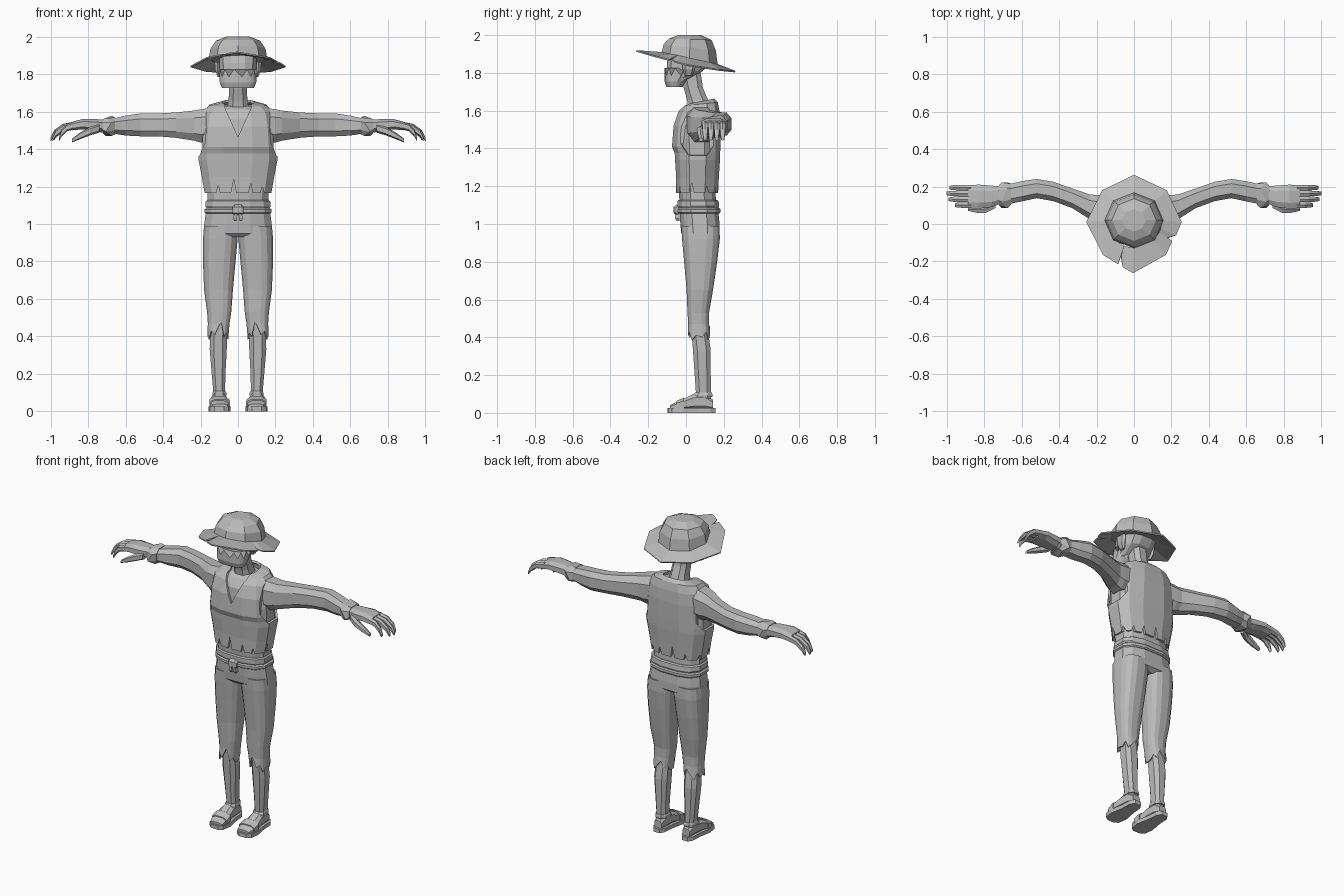
import bpy, bmesh, math
from mathutils import Vector

grey = bpy.data.materials.new("plain_grey")
grey.diffuse_color = (0.5, 0.5, 0.5, 1)


def loft(name, rings, caps=True, mirror=False, thick=0):
    """Skin a list of equal-length point rings into one faceted object."""
    bm = bmesh.new()
    vs = [[bm.verts.new(p) for p in r] for r in rings]
    n = len(rings[0])
    for a, b in zip(vs, vs[1:]):
        for i in range(n):
            j = (i + 1) % n
            bm.faces.new((a[i], a[j], b[j], b[i]))
    if caps:
        bm.faces.new(vs[0])
        bm.faces.new(vs[-1])
    bmesh.ops.recalc_face_normals(bm, faces=bm.faces)
    me = bpy.data.meshes.new(name)
    bm.to_mesh(me)
    bm.free()
    me.materials.append(grey)
    ob = bpy.data.objects.new(name, me)
    bpy.context.collection.objects.link(ob)
    if thick:
        m = ob.modifiers.new("thickness", 'SOLIDIFY')
        m.thickness, m.offset = thick, -1
    if mirror:
        ob.modifiers.new("mirror", 'MIRROR')
    return ob


def oval(a0, a1, b0, b1, n=8, p=0.75, half=0.5):
    """Rounded-box outline filling the given ranges."""
    k = math.cos(math.pi / n) ** p if half else 1
    pts = []
    for i in range(n):
        t = 2 * math.pi * (i + half) / n
        c, s = math.cos(t), math.sin(t)
        u = math.copysign(abs(c) ** p, c) / k
        v = math.copysign(abs(s) ** p, s) / k
        pts.append(((a0 + a1) / 2 + u * (a1 - a0) / 2, (b0 + b1) / 2 + v * (b1 - b0) / 2))
    return pts


def level(z, x0, x1, y0, y1, n=8, tilt=0, **kw):
    return [Vector((x, y, z + tilt * (y - (y0 + y1) / 2))) for x, y in oval(x0, x1, y0, y1, n, **kw)]


def trunk(z, rx, y0, y1, n=12, **kw):
    return level(z, -rx, rx, y0, y1, n, **kw)


def across(x, y0, y1, z0, z1, n=8):
    return [Vector((x, y, z)) for y, z in oval(y0, y1, z0, z1, n)]


def along(y, x0, x1, z0, z1, n=8):
    return [Vector((x, y, z)) for x, z in oval(x0, x1, z0, z1, n)]


# Hat crown and notched, tilted brim
loft("hat_crown", [
    trunk(1.875, .157, -.13, .168, 8, tilt=-.21, p=1, half=0),
    trunk(1.935, .147, -.118, .158, 8, tilt=-.12, p=1, half=0),
    trunk(1.978, .118, -.09, .135, 8, tilt=-.03, p=1, half=0),
    trunk(2.0, .062, -.04, .08, 8, p=1, half=0)])
edge = [(.255, .01), (.175, .18), (0, .262), (-.17, .18), (-.255, .01), (-.165, -.165),
        (-.085, -.215), (-.068, -.17), (-.06, -.23), (-.005, -.262), (.17, -.165),
        (.205, -.09), (.172, -.075), (.225, -.06)]
outer = [Vector((x, y, 1.865 - .21 * y - .3 * x * x)) for x, y in edge]
inner = []
for x, y in edge:
    d = Vector((x, y - .01)).normalized()
    inner.append(Vector((d.x * .15, .018 + d.y * .143, 1.88 - .21 * d.y * .143)))
loft("hat_brim", [inner, outer], caps=False, thick=.008)

# Head, ragged beard, ears and neck
loft("head", [trunk(1.735, .075, -.098, -.03), trunk(1.765, .09, -.106, .01),
              trunk(1.81, .097, -.103, .09), trunk(1.86, .1, -.1, .13),
              trunk(1.90, .1, -.09, .14)])
top = trunk(1.785, .1, -.114, .03, 24)
for i, v in enumerate(top):
    v.z += .04 if i % 2 else 0
loft("beard", [trunk(1.725, .085, -.104, -.02, 24), trunk(1.755, .097, -.114, .0, 24), top])
loft("ear", [level(1.785, .092, .108, -.005, .03, 6), level(1.82, .095, .122, -.015, .045, 6),
             level(1.865, .095, .125, -.015, .05, 6)], mirror=True)
loft("neck", [trunk(1.60, .062, .015, .135, 8), trunk(1.66, .05, .005, .115, 8),
              trunk(1.72, .048, -.012, .09, 8), trunk(1.82, .048, -.03, .075, 8)])

# Torso under the vest
loft("torso", [trunk(1.06, .162, -.03, .162), trunk(1.17, .163, -.038, .156),
               trunk(1.33, .19, -.042, .163), trunk(1.45, .19, -.052, .165),
               trunk(1.56, .178, -.042, .163), trunk(1.61, .14, -.01, .155),
               trunk(1.63, .07, .02, .14)])

# Vest shell, with neckline, armholes and torn hem cut out
vest = loft("vest", [
    trunk(1.165, .178, -.052, .17), trunk(1.25, .193, -.052, .174),
    trunk(1.34, .21, -.058, .18), trunk(1.375, .21, -.06, .181),
    trunk(1.41, .208, -.074, .182), trunk(1.52, .2, -.066, .183),
    trunk(1.595, .185, -.04, .178), trunk(1.635, .15, -.012, .168, tilt=.1),
    trunk(1.65, .085, .01, .15, tilt=.2)], caps=False, thick=.014)


def prism(name, pts, y0, y1):
    return loft(name, [[Vector((x, y, z)) for x, z in pts] for y in (y0, y1)])


cutters = [prism("neckline_cutter", [(-.075, 1.72), (-.07, 1.62), (0, 1.465), (.07, 1.62), (.075, 1.72)], -.2, .05)]
for s in (-1, 1):
    cutters.append(loft("armhole_cutter", [across(s * .172, -.028, .155, 1.37, 1.61),
                                           across(s * .4, -.06, .18, 1.32, 1.66)]))
for x, h in ((-.105, 1.205), (-.022, 1.24), (.068, 1.215), (.13, 1.2)):
    cutters.append(prism("hem_cutter", [(x - .02, 1.14), (x, h), (x + .016, 1.14)], -.3, .3))
for y, h in ((.03, 1.22), (.11, 1.2)):
    cutters.append(loft("hem_cutter", [[Vector((x, a, b)) for a, b in
                   ((y - .018, 1.14), (y, h), (y + .018, 1.14))] for x in (-.35, .35)]))
for c in cutters:
    c.hide_render = True
    c.hide_set(True)
    m = vest.modifiers.new("cut", 'BOOLEAN')
    m.operation, m.object = 'DIFFERENCE', c

# Sash, rope belt and knot
loft("sash", [trunk(1.085, .168, -.04, .172), trunk(1.095, .174, -.045, .176),
              trunk(1.122, .172, -.045, .172), trunk(1.128, .164, -.038, .164)])
loft("rope_belt", [trunk(1.055, .17, -.036, .176), trunk(1.062, .179, -.046, .182),
                   trunk(1.078, .179, -.046, .182), trunk(1.085, .17, -.036, .176)])
loft("knot", [across(-.03, -.058, -.03, 1.055, 1.09, 6), across(-.018, -.066, -.03, 1.05, 1.1, 6),
              across(.018, -.066, -.03, 1.05, 1.1, 6), across(.03, -.058, -.03, 1.055, 1.09, 6)])
loft("knot_tail", [level(1.06, .002, .018, -.06, -.036, 4), level(1.03, .006, .026, -.058, -.034, 4),
                   level(1.015, .008, .02, -.05, -.034, 4)], mirror=True)

# Trousers: hips and two legs with torn hems
loft("trouser_hips", [trunk(1.075, .17, -.034, .17), trunk(1.0, .18, -.03, .178),
                      trunk(.95, .183, -.025, .178), trunk(.93, .14, -.005, .15)])
hem = level(.40, .052, .163, .01, .128, 16)
for i, v in enumerate(hem):
    v.z += (0, .03, -.01, .01, .05, 0, .02, -.01, -.015, .02, 0, .08, .01, .03, -.015, .01)[i]
loft("trouser_leg", [
    level(.99, 0, .181, -.025, .178, 16), level(.92, .002, .187, -.021, .179, 16),
    level(.80, .013, .187, -.01, .165, 16), level(.65, .027, .181, .003, .143, 16),
    level(.53, .036, .165, .008, .122, 16), level(.47, .045, .161, .012, .122, 16), hem],
    caps=False, mirror=True, thick=.008)

# Shins
loft("shin", [level(.56, .06, .145, .025, .11), level(.42, .06, .148, .03, .118),
              level(.33, .06, .151, .037, .131), level(.2, .067, .14, .046, .131),
              level(.07, .07, .129, .055, .132)], mirror=True)

# Feet and sandals
foot = [(-.085, .055, .135, .04), (-.055, .05, .147, .055), (-.01, .055, .148, .075),
        (.04, .062, .14, .1), (.10, .066, .134, .105), (.142, .075, .126, .07)]
loft("foot", [along(y, a, b, .015, z) for y, a, b, z in foot], mirror=True)
sole = [(.05, -.08), (.075, -.097), (.125, -.095), (.15, -.075), (.157, -.02), (.143, .06),
        (.14, .13), (.122, .157), (.08, .157), (.062, .13), (.056, .06), (.04, -.02)]
loft("sandal_sole", [[Vector((x, y, z)) for x, y in sole] for z in (0, .025)], mirror=True)
loft("toe_strap", [along(-.05, .043, .152, .01, .063), along(-.01, .047, .153, .01, .082)], mirror=True)
loft("ankle_strap", [level(.085, .062, .137, .035, .14), level(.098, .062, .136, .04, .14),
                     level(.108, .066, .132, .05, .136)], mirror=True)

# Arms
loft("arm", [across(.14, 0, .15, 1.44, 1.62), across(.20, .012, .155, 1.435, 1.612),
             across(.235, .025, .157, 1.445, 1.605), across(.33, .085, .19, 1.46, 1.595),
             across(.43, .122, .225, 1.468, 1.59), across(.52, .138, .24, 1.468, 1.59),
             across(.60, .12, .228, 1.472, 1.578), across(.68, .105, .21, 1.485, 1.56),
             across(.74, .105, .2, 1.49, 1.555)], mirror=True)

# Wrist wraps with flared points
flare = across(.69, .085, .222, 1.47, 1.565)
for i, v in enumerate(flare):
    v.x += .015 * (-1) ** i
    v.z += .012 if i == 1 else 0
loft("wrist_wrap", [across(.655, .105, .215, 1.478, 1.568), flare,
                    across(.72, .1, .206, 1.484, 1.56)], mirror=True)

# Hands: palm, four curled fingers, thumb
loft("palm", [across(.71, .11, .2, 1.492, 1.555), across(.76, .09, .205, 1.495, 1.56),
              across(.83, .082, .21, 1.505, 1.56), across(.885, .085, .207, 1.50, 1.545)], mirror=True)
for i, reach in enumerate((.955, .99, 1.0, .985)):
    y = .086 + i * .031
    d = reach - .87
    loft("finger", [across(.87, y, y + .03, 1.508, 1.545, 6),
                    across(.87 + d * .5, y, y + .03, 1.497, 1.532, 6),
                    across(.87 + d * .85, y + .002, y + .028, 1.467, 1.5, 6),
                    across(reach, y + .006, y + .024, 1.443, 1.462, 6)], mirror=True)
loft("thumb", [across(.74, .085, .125, 1.49, 1.53, 6), across(.79, .06, .1, 1.475, 1.515, 6),
               across(.84, .06, .092, 1.455, 1.488, 6), across(.885, .07, .09, 1.437, 1.455, 6)], mirror=True)
